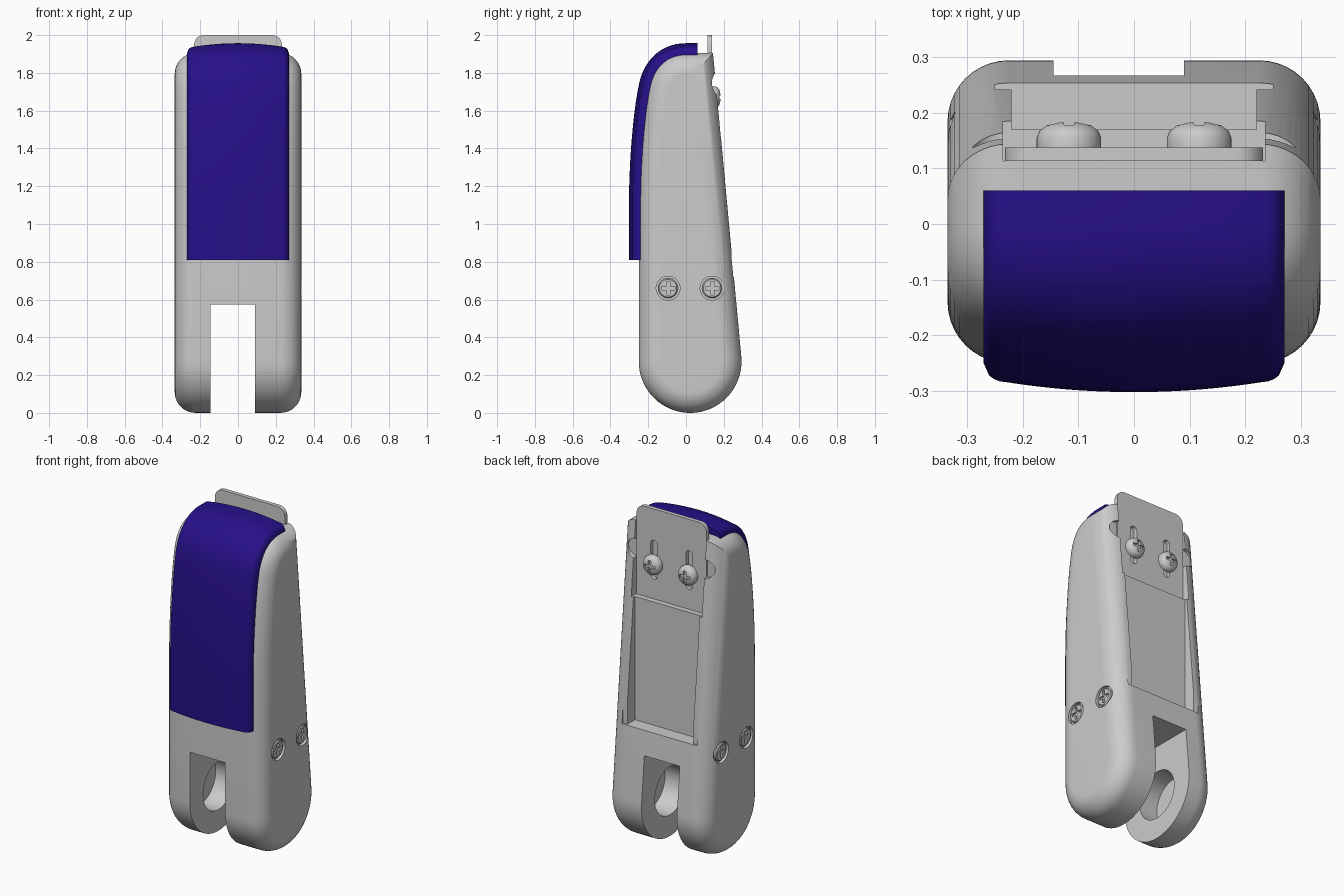
import bpy, bmesh
from math import sin, cos, pi, radians, sqrt, tan
from mathutils import Vector, Matrix

if "Cube" in bpy.data.objects:
    bpy.data.objects.remove(bpy.data.objects["Cube"])


def obj_from(bm, name):
    bmesh.ops.recalc_face_normals(bm, faces=bm.faces[:])
    me = bpy.data.meshes.new(name)
    bm.to_mesh(me)
    bm.free()
    ob = bpy.data.objects.new(name, me)
    bpy.context.collection.objects.link(ob)
    return ob


def select(ob):
    bpy.ops.object.select_all(action='DESELECT')
    ob.select_set(True)
    bpy.context.view_layer.objects.active = ob


def smooth(ob, angle=30):
    select(ob)
    bpy.ops.object.shade_smooth_by_angle(angle=radians(angle))


def loft(rings, name):
    bm = bmesh.new()
    vr = [[bm.verts.new(p) for p in r] for r in rings]
    n = len(vr[0])
    for a, b in zip(vr, vr[1:]):
        for i in range(n):
            j = (i + 1) % n
            bm.faces.new((a[i], a[j], b[j], b[i]))
    bm.faces.new(vr[0])
    bm.faces.new(vr[-1])
    return obj_from(bm, name)


def box(x0, x1, y0, y1, z0, z1, name="cutter"):
    r = [[(x, y, z) for x, y in ((x0, y0), (x1, y0), (x1, y1), (x0, y1))] for z in (z0, z1)]
    return loft(r, name)


def lathe(profile, axis, origin, name="cutter", n=40):
    # profile holds (radius, distance along axis) pairs
    q = Vector(axis).to_track_quat('Z', 'Y')
    rings = [[Vector(origin) + q @ Vector((r * cos(2 * pi * i / n), r * sin(2 * pi * i / n), h))
              for i in range(n)] for r, h in profile]
    return loft(rings, name)


def cut(ob, *cutters):
    for c in cutters:
        c.hide_render = True
        select(ob)
        m = ob.modifiers.new("cut", 'BOOLEAN')
        m.operation, m.solver, m.object = 'DIFFERENCE', 'EXACT', c
        bpy.ops.object.modifier_apply(modifier=m.name)
        bpy.data.objects.remove(c)


def bezier(a, b, c, d, n):
    a, b, c, d = map(Vector, (a, b, c, d))
    return [a * (1 - t)**3 + 3 * b * t * (1 - t)**2 + 3 * c * t * t * (1 - t) + d * t**3
            for t in (i / n for i in range(n))]


def normals(pts, closed):
    # mitred outward normals of a clockwise (y, z) path
    out, n = [], len(pts)
    for i, p in enumerate(pts):
        es = []
        if closed or i > 0:
            es.append(p - pts[i - 1])
        if closed or i < n - 1:
            es.append(pts[(i + 1) % n] - p)
        ns = [Vector((-e.y, e.x)).normalized() for e in es]
        if len(ns) == 1:
            out.append(ns[0])
        else:
            out.append((ns[0] + ns[1]) / (1 + ns[0].dot(ns[1])))
    return out


# side profile, front bottom -> top -> back -> bottom arc
TOP, R, CY, CZ, TILT = 1.905, 0.272, 0.022, 0.272, radians(5.3)
crown = (bezier((-.25, 1.1), (-.25, 1.35), (-.225, 1.6), (-.2, 1.72), 10)
         + bezier((-.2, 1.72), (-.18, 1.83), (-.11, TOP), (0, TOP), 14) + [Vector((0, TOP))])
by, bz = CY + R * cos(TILT), CZ + R * sin(TILT)
prof = crown + [Vector((by - (TOP - bz) * tan(TILT), TOP))]
N = 36
for i in range(N + 1):
    a = TILT - (pi + TILT) * i / N
    prof.append(Vector((CY + R * cos(a), CZ + R * sin(a))))

# body with rounded side edges
W, FIL = 0.335, 0.11
pn = normals(prof, True)
half = [(W - FIL + FIL * sin(t), FIL * (1 - cos(t))) for t in (pi / 2 * k / 10 for k in range(11))]
stations = [(-x, d) for x, d in reversed(half)] + half
body = loft([[(x, *(p - m * d)) for p, m in zip(prof, pn)] for x, d in stations], "body")

# fork slot, axle bore, back pocket and plate seat
cut(body,
    box(-.145, .09, -.5, .5, -.2, .575),
    lathe([(.145, -.265), (.145, .225)], (1, 0, 0), (0, CY, CZ), n=48),
    box(-.22, .22, .17, .5, .72, 1.47),
    box(-.25, .25, .242, .5, .72, 1.2),
    box(-.235, .235, .113, .5, 1.46, 2.2))
for s in (-1, 1):
    # finger notches beside the plate
    cut(body, lathe([(.055, 0), (.055, .3)], (0, 1, 0), (s * .235, .13, 1.74)))
    for y in (-.095, .138):
        cut(body, lathe([(.063, 0), (.063, .1)], (s, 0, 0), (s * .316, y, .66)))
smooth(body)

# side screws
for s, side in ((-1, "left"), (1, "right")):
    for y, place in ((-.095, "front"), (.138, "back")):
        sc = lathe([(.052, 0), (.052, .026), (.046, .032)], (s, 0, 0), (s * .3, y, .66),
                   f"{side}_{place}_screw")
        xa, xb = sorted((s * .32, s * .36))
        cut(sc, box(xa, xb, y - .036, y + .036, .651, .669),
            box(xa, xb, y - .009, y + .009, .624, .696))
        smooth(sc)

# adjustable back plate with rounded top corners
edge = [(.232, 1.46)] + [(.182 + .05 * cos(t), 1.95 + .05 * sin(t))
                         for t in (pi / 2 * k / 8 for k in range(9))]
outline = edge + [(-x, z) for x, z in reversed(edge)]
plate = loft([[(x, y, z) for x, z in outline] for y in (.113, .137)], "back_plate")

# plate slots and their domed screws
for x, side in ((-.117, "left"), (.117, "right")):
    arc = [(x + .022 * cos(t), (1.79 if t < pi else 1.60) + .022 * sin(t))
           for t in [pi * k / 8 for k in range(8)] + [pi - 1e-4]
           + [pi + pi * k / 8 for k in range(9)]]
    cut(plate, loft([[(px, y, z) for px, z in arc] for y in (.05, .2)], "cutter"))
    sc = lathe([(.02, -.03), (.02, 0), (.058, 0), (.058, .018), (.053, .03), (.04, .04), (.02, .045)],
               (0, 1, 0), (x, .137, 1.67), f"plate_screw_{side}")
    cut(sc, box(x - .035, x + .035, .168, .25, 1.661, 1.679),
        box(x - .009, x + .009, .168, .25, 1.635, 1.705))
    smooth(sc)
smooth(plate)


# crowned blue pad over the front and top
def pad_height(x):
    h = .052 - .018 * min(abs(x) / .23, 1)**2
    if abs(x) > .23:
        h -= .034 * (1 - sqrt(max(0, 1 - ((abs(x) - .23) / .04)**2)))
    return h


path = [Vector((-.25, .81))] + crown + [Vector((.06, TOP))]
xs = [-.27 + .01 * i for i in range(55)]
pad = loft([[(x, *(p + m * pad_height(x))) for x in xs]
            + [(x, *(p - m * .03)) for x in (.27, -.27)]
            for p, m in zip(path, normals(path, False))], "front_pad")
mat = bpy.data.materials.new("deep_blue")
mat.diffuse_color = (.02, .005, .25, 1)
mat.use_nodes = True
mat.node_tree.nodes["Principled BSDF"].inputs["Base Color"].default_value = mat.diffuse_color
pad.data.materials.append(mat)
smooth(pad, 35)
